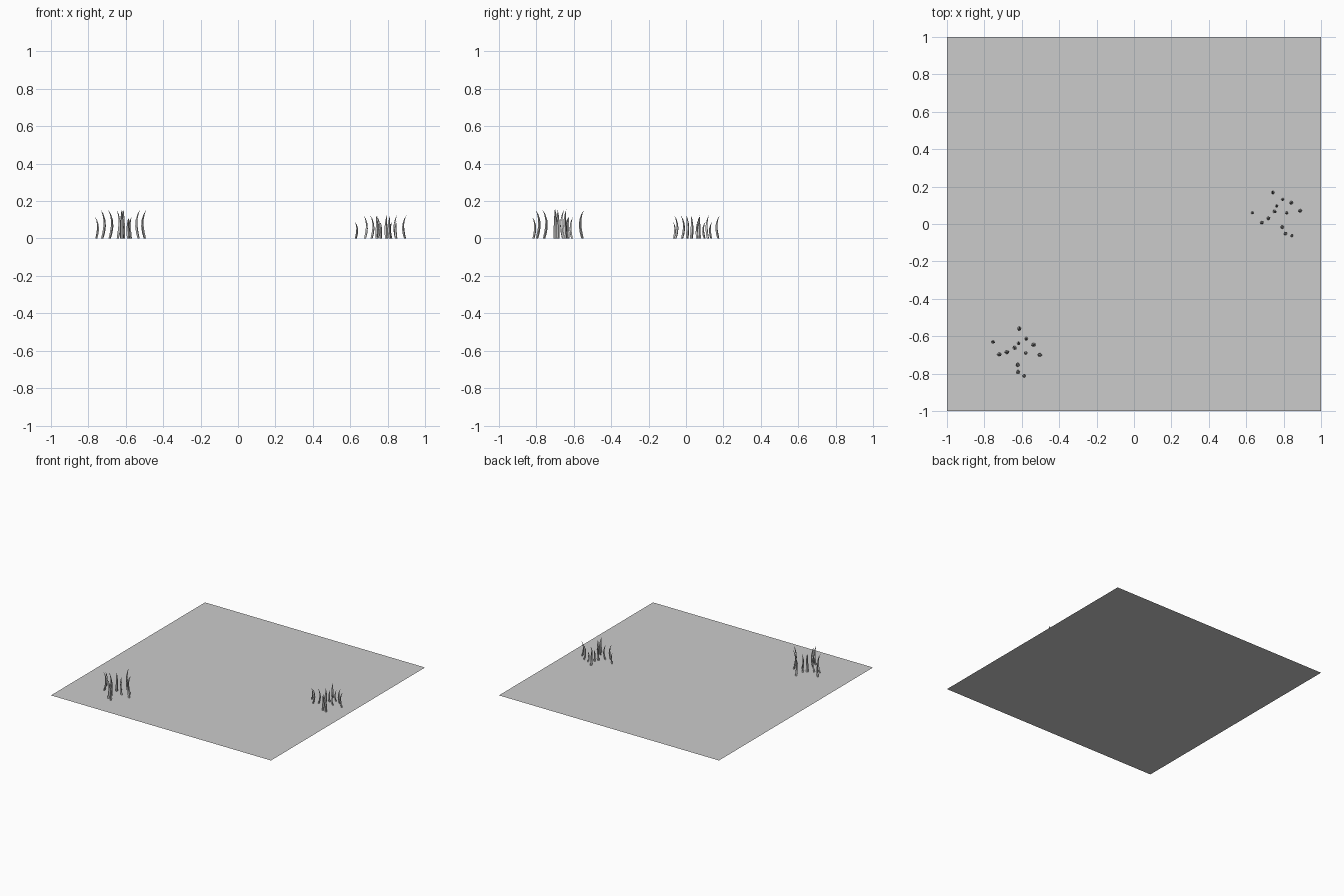
import bpy, bmesh, math
from mathutils import Vector

if "Cube" in bpy.data.objects:
    bpy.data.objects.remove(bpy.data.objects["Cube"])

# Ground sheet
bpy.ops.mesh.primitive_plane_add(size=2)
bpy.context.object.name = "ground"


def add_blade(bm, x, y, height, centre):
    """Tapered blade that bows toward the clump centre and flicks outward at the tip."""
    out = Vector((x - centre[0], y - centre[1], 0)).normalized()
    side = Vector((-out.y, out.x, 0))
    k = height / 0.155
    rings = []
    # (height fraction, radial offset, half width)
    for t, off, w in [(0, 0.004, 0.0085), (0.2, -0.004, 0.0095), (0.42, -0.009, 0.009),
                      (0.64, -0.008, 0.007), (0.84, 0.000, 0.004)]:
        c = Vector((x, y, t * height)) + out * off * k
        rings.append([bm.verts.new(c + (out * math.cos(a) * 0.75 + side * math.sin(a)) * w * (0.5 + k / 2))
                      for a in (i * math.pi / 2 for i in range(4))])
    tip = bm.verts.new(Vector((x, y, height)) + out * 0.013 * k)
    for r, s in zip(rings, rings[1:]):
        for i in range(4):
            j = (i + 1) % 4
            bm.faces.new((r[i], r[j], s[j], s[i]))
    for i in range(4):
        bm.faces.new((rings[-1][i], rings[-1][(i + 1) % 4], tip))
    bm.faces.new(rings[0][::-1])


def clump(name, centre, tall, short, tall_pts, short_pts):
    bm = bmesh.new()
    for pts, h in ((tall_pts, tall), (short_pts, short)):
        for x, y in pts:
            add_blade(bm, x, y, h, centre)
    me = bpy.data.meshes.new(name)
    bm.to_mesh(me)
    bm.free()
    bpy.context.collection.objects.link(bpy.data.objects.new(name, me))


# Two grass clumps
clump("grass_clump_left", (-0.62, -0.68), 0.155, 0.115,
      [(-0.613, -0.557), (-0.535, -0.645), (-0.64, -0.66), (-0.682, -0.685),
       (-0.722, -0.697), (-0.502, -0.70), (-0.622, -0.755), (-0.62, -0.793)],
      [(-0.755, -0.63), (-0.575, -0.612), (-0.617, -0.636), (-0.577, -0.69), (-0.587, -0.813)])
clump("grass_clump_right", (0.775, 0.05), 0.123, 0.09,
      [(0.742, 0.17), (0.842, 0.115), (0.75, 0.068), (0.89, 0.071),
       (0.717, 0.03), (0.682, 0.007), (0.793, -0.018), (0.81, -0.053)],
      [(0.632, 0.06), (0.795, 0.133), (0.763, 0.097), (0.818, 0.06), (0.845, -0.063)])
